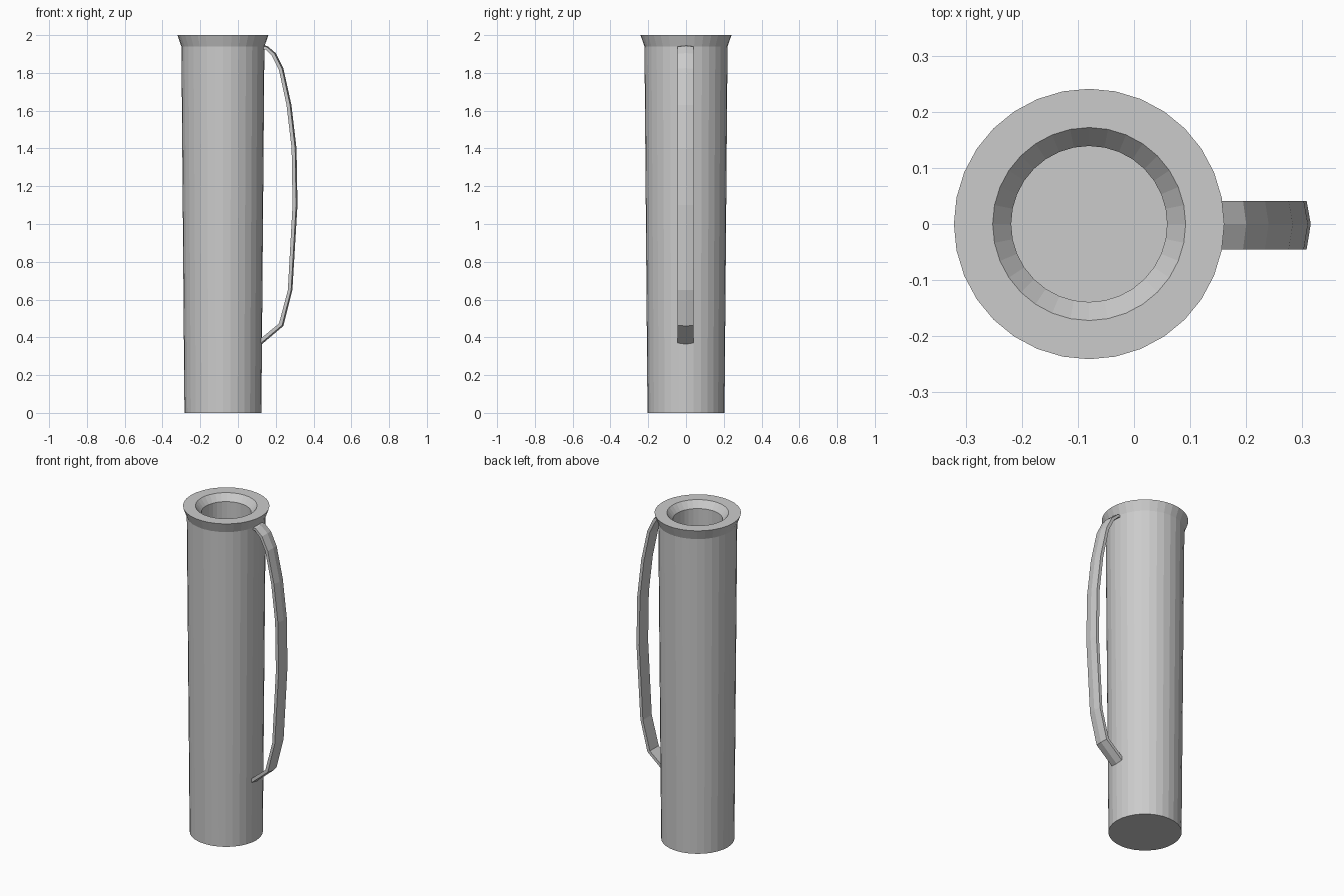
import bpy, bmesh, math
from mathutils import Vector

if "Cube" in bpy.data.objects:
    bpy.data.objects.remove(bpy.data.objects["Cube"])

CX = -0.08      # axis of the cup
SIDES = 32


def finish(name, bm):
    bmesh.ops.recalc_face_normals(bm, faces=bm.faces)
    me = bpy.data.meshes.new(name)
    bm.to_mesh(me)
    bm.free()
    ob = bpy.data.objects.new(name, me)
    bpy.context.collection.objects.link(ob)
    return ob


def skin(bm, rings):
    """Join closed rings of vertices and cap both ends."""
    for a, b in zip(rings, rings[1:]):
        n = len(a)
        for i in range(n):
            j = (i + 1) % n
            bm.faces.new((a[i], a[j], b[j], b[i]))
    bm.faces.new(rings[0])
    bm.faces.new(rings[-1])


# Tall cup: outer wall, flared lip, inner bevel, bore and floor
profile = [(0.204, 0), (0.22, 1.94), (0.241, 2.0), (0.172, 2.0),
           (0.139, 1.96), (0.139, 0.07)]
bm = bmesh.new()
rings = []
for r, z in profile:
    rings.append([bm.verts.new((CX + r * math.cos(2 * math.pi * i / SIDES),
                                r * math.sin(2 * math.pi * i / SIDES), z))
                  for i in range(SIDES)])
skin(bm, rings)
finish("cup_body", bm)

# Bowed handle: five-sided strap with a ridge along its outer side
ridge = [(0.11, 1.948), (0.155, 1.943), (0.20, 1.905), (0.24, 1.825),
         (0.283, 1.63), (0.31, 1.40), (0.315, 1.10), (0.288, 0.65),
         (0.24, 0.46), (0.12, 0.358)]
inner = [(0.11, 1.925), (0.145, 1.925), (0.18, 1.89), (0.217, 1.815),
         (0.257, 1.63), (0.284, 1.40), (0.289, 1.10), (0.264, 0.65),
         (0.217, 0.473), (0.115, 0.389)]
bm = bmesh.new()
rings = []
for (ox, oz), (ix, iz) in zip(ridge, inner):
    o, i = Vector((ox, 0, oz)), Vector((ix, 0, iz))
    edge = o.lerp(i, 0.28)
    ring = [o]
    for p, y in ((edge, 0.041), (i, 0.041), (i, -0.045), (edge, -0.045)):
        ring.append(Vector((p.x, y, p.z)))
    rings.append([bm.verts.new(v) for v in ring])
skin(bm, rings)
finish("handle", bm)
